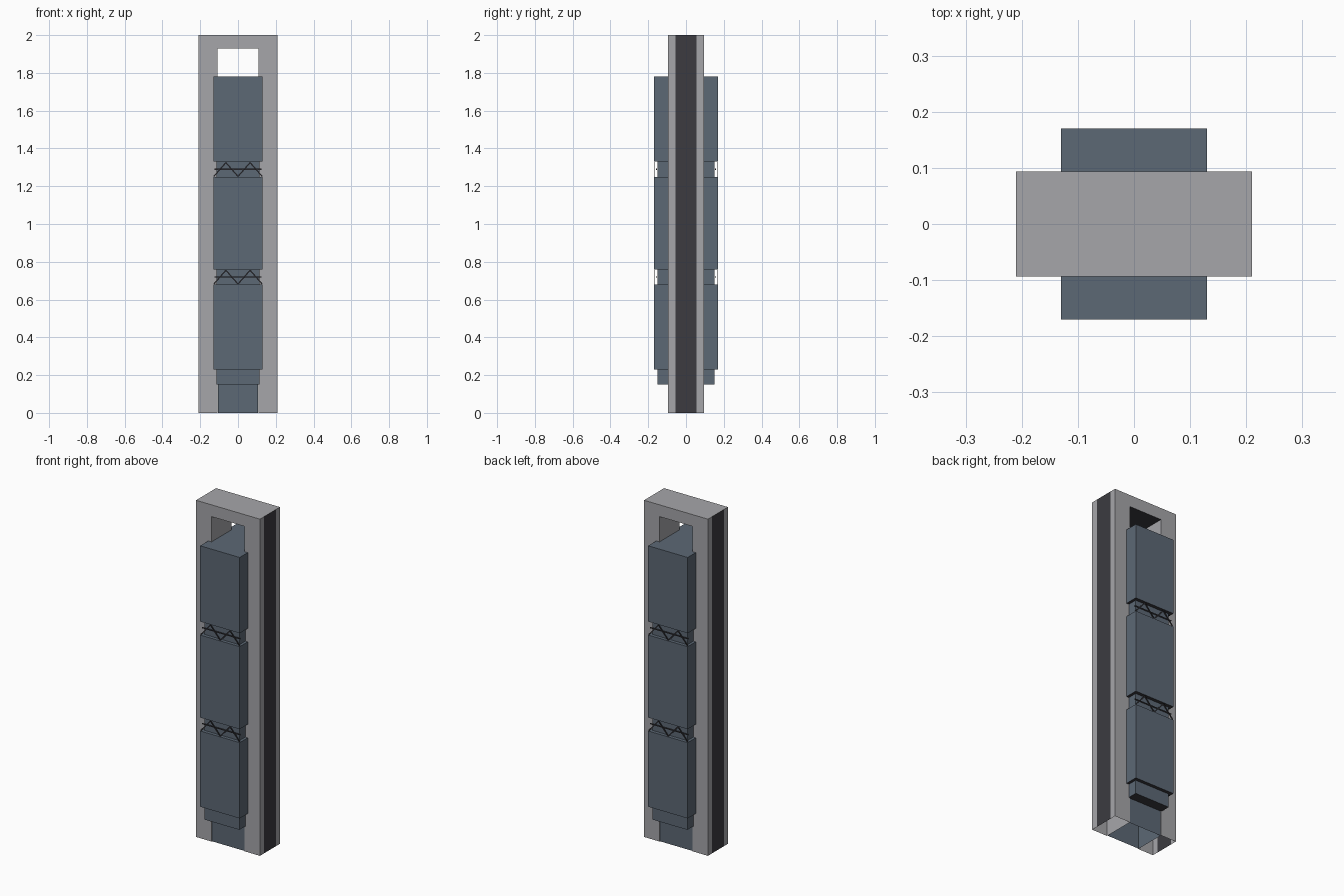
import bpy, bmesh
from mathutils import Vector

cube = bpy.data.objects.get("Cube")
if cube:
    bpy.data.objects.remove(cube)


def material(name, rgb):
    m = bpy.data.materials.new(name)
    m.use_nodes = True
    m.diffuse_color = (*rgb, 1)
    m.node_tree.nodes["Principled BSDF"].inputs["Base Color"].default_value = (*rgb, 1)
    return m


GREY = material("light_grey", (0.38, 0.38, 0.40))
BLUE = material("slate_blue", (0.107, 0.138, 0.178))
DARK = material("charcoal", (0.045, 0.044, 0.051))


def finish(name, bm, mats):
    mesh = bpy.data.meshes.new(name)
    bm.to_mesh(mesh)
    bm.free()
    for m in mats:
        mesh.materials.append(m)
    obj = bpy.data.objects.new(name, mesh)
    bpy.context.collection.objects.link(obj)
    return obj


def block(name, half_x, half_y, z0, z1, open_bottom=False):
    """Box with a dark underside, or with no underside."""
    bm = bmesh.new()
    bmesh.ops.create_cube(bm, size=1)
    bmesh.ops.scale(bm, verts=bm.verts, vec=(2 * half_x, 2 * half_y, z1 - z0))
    bmesh.ops.translate(bm, verts=bm.verts, vec=(0, 0, (z0 + z1) / 2))
    bm.normal_update()
    under = [f for f in bm.faces if f.normal.z < -0.5]
    under[0].material_index = 1
    if open_bottom:
        bmesh.ops.delete(bm, geom=under, context='FACES')
    return finish(name, bm, [BLUE, DARK])


# Outer frame: an upside-down U extruded through the depth, open below
W, D, HOLE, HOLE_TOP, STRIP = 0.21, 0.094, 0.108, 1.93, 0.055
bm = bmesh.new()
outline = [(-W, 0), (-HOLE, 0), (-HOLE, HOLE_TOP), (HOLE, HOLE_TOP),
           (HOLE, 0), (W, 0), (W, 2), (-W, 2)]
face = bm.faces.new([bm.verts.new((x, -D, z)) for x, z in outline])
new = bmesh.ops.extrude_face_region(bm, geom=[face])["geom"]
bmesh.ops.translate(bm, vec=(0, 2 * D, 0),
                    verts=[g for g in new if isinstance(g, bmesh.types.BMVert)])
bmesh.ops.recalc_face_normals(bm, faces=bm.faces)
# Dark strips down both narrow sides
for y in (-STRIP, STRIP):
    bmesh.ops.bisect_plane(bm, geom=bm.verts[:] + bm.edges[:] + bm.faces[:],
                           plane_co=(0, y, 0), plane_no=(0, 1, 0))
bm.normal_update()
for f in bm.faces:
    c = f.calc_center_median()
    side_strip = abs(c.x) > W - 0.01 and abs(c.y) < STRIP
    lintel = f.normal.z < -0.5 and c.z > 1
    f.material_index = 1 if side_strip or lintel else 0
bmesh.ops.delete(bm, geom=[f for f in bm.faces if f.calc_center_median().z < 0.001],
                 context='FACES')
finish("frame", bm, [GREY, DARK])

# Inner shaft, stepped foot and the three projecting bays
block("shaft", HOLE - 0.001, 0.09, 0, 1.77, open_bottom=True)
block("bay_core", 0.114, 0.15, 0.15, 1.76)
bays = {"lower": (0.23, 0.68), "middle": (0.76, 1.25), "upper": (1.33, 1.78)}
for label, (z0, z1) in bays.items():
    block(label + "_bay", 0.13, 0.17, z0, z1)


def bar(bm, a, b, y, width=0.006):
    """Flat bar between two (x, z) points."""
    a, b = Vector((a[0], y, a[1])), Vector((b[0], y, b[1]))
    side = (b - a).cross(Vector((0, 1, 0))).normalized() * width / 2
    depth = Vector((0, 0.002, 0))
    rings = [[bm.verts.new(p + side * s + depth * d)
              for s, d in ((-1, -1), (1, -1), (1, 1), (-1, 1))] for p in (a, b)]
    bm.faces.new(rings[0])
    bm.faces.new(rings[1][::-1])
    for i in range(4):
        j = (i + 1) % 4
        bm.faces.new((rings[0][i], rings[1][i], rings[1][j], rings[0][j]))


# Zigzag trusses in the gaps between bays, on front and back
for label, z0 in (("lower", 0.68), ("upper", 1.25)):
    bm = bmesh.new()
    for y in (-0.166, 0.166):
        points = [(-0.128 + 0.064 * i, z0 + (0.075 if i % 2 else 0.002)) for i in range(5)]
        for a, b in zip(points, points[1:]):
            bar(bm, a, b, y)
        bar(bm, (-0.125, z0 + 0.04), (0.125, z0 + 0.04), y * 0.94)
    bmesh.ops.recalc_face_normals(bm, faces=bm.faces)
    finish(label + "_truss", bm, [DARK])
